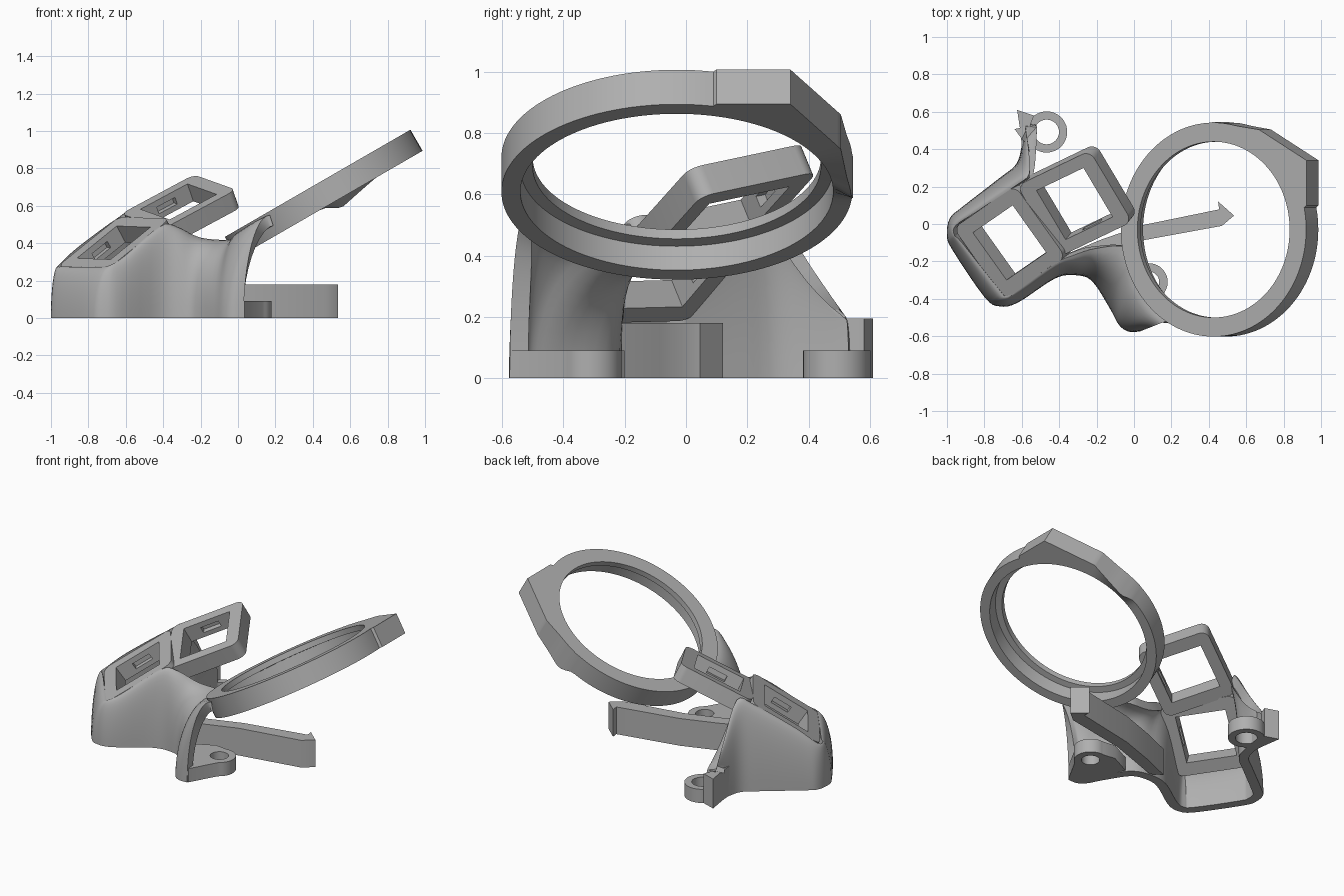
import bpy, bmesh, math
from mathutils import Vector, Matrix

if "Cube" in bpy.data.objects:
    bpy.data.objects.remove(bpy.data.objects["Cube"])

grey = bpy.data.materials.new("light_grey")
grey.diffuse_color = (0.43, 0.43, 0.43, 1)
grey.use_nodes = True
grey.node_tree.nodes["Principled BSDF"].inputs["Base Color"].default_value = grey.diffuse_color


def finish(ob, angle=35):
    bpy.ops.object.select_all(action='DESELECT')
    ob.select_set(True)
    bpy.context.view_layer.objects.active = ob
    if ob.type == 'CURVE' or ob.modifiers:
        bpy.ops.object.convert(target='MESH')
        ob = bpy.context.view_layer.objects.active
    ob.data.materials.clear()
    ob.data.materials.append(grey)
    bpy.ops.object.shade_smooth_by_angle(angle=math.radians(angle))
    return ob


def plate(name, loops, z0, z1, matrix=Matrix()):
    """Flat plate from an outline, further loops become holes."""
    cu = bpy.data.curves.new(name, 'CURVE')
    cu.dimensions, cu.fill_mode = '2D', 'BOTH'
    cu.extrude = (z1 - z0) / 2
    for pts in loops:
        sp = cu.splines.new('POLY')
        sp.points.add(len(pts) - 1)
        for p, q in zip(sp.points, pts):
            p.co = (q[0], q[1], 0, 1)
        sp.use_cyclic_u = True
    ob = bpy.data.objects.new(name, cu)
    bpy.context.collection.objects.link(ob)
    ob.matrix_world = matrix @ Matrix.Translation((0, 0, (z0 + z1) / 2))
    return finish(ob)


def mesh_object(name, verts, faces):
    me = bpy.data.meshes.new(name)
    me.from_pydata(verts, [], faces)
    ob = bpy.data.objects.new(name, me)
    bpy.context.collection.objects.link(ob)
    return ob


def arc(cx, cy, r, a0=0, a1=360, n=40):
    full = abs(a1 - a0) == 360
    return [(cx + r * math.cos(math.radians(a0 + (a1 - a0) * i / n)),
             cy + r * math.sin(math.radians(a0 + (a1 - a0) * i / n)))
            for i in range(n if full else n + 1)]


def rounded(hx, hy, r):
    pts = []
    for sx, sy, a in ((1, 1, 0), (-1, 1, 90), (-1, -1, 180), (1, -1, 270)):
        pts += arc(sx * (hx - r), sy * (hy - r), r, a, a + 90, 8)
    return pts


# --- Tilted ring with a faceted boss on its outer back corner ---
R = 0.572
BOSS = [(0.574, 0.13), (0.574, 0.37), (0.28, 0.535), (0.0, 0.575)]


def outer_radius(a):
    r = R
    c, s = math.cos(a), math.sin(a)
    for (x0, y0), (x1, y1) in zip(BOSS, BOSS[1:]):
        if math.atan2(y0, x0) - 1e-6 <= a <= math.atan2(y1, x1) + 1e-6:
            dx, dy = x1 - x0, y1 - y0
            r = max(r, (x0 * dy - y0 * dx) / (c * dy - s * dx))
    return r


angles = sorted([math.radians(i * 3) for i in range(120)] +
                [math.atan2(y, x) for x, y in BOSS[:3]])
ring_m = Matrix.Translation((0.425, -0.03, 0.72)) @ Matrix.Rotation(-math.pi / 6, 4, 'Y')
verts, faces = [], []
for a in angles:
    ro, d = outer_radius(a), math.degrees(a)
    drop = 0.045 * max(0, min((d - 62) / 22, (94 - d) / 8))   # wedge below the boss
    for r, z in ((ro, -0.13 - drop), (ro, 0), (0.47, 0), (0.47, -0.035),
                 (0.51, -0.04), (0.51, -0.13)):
        verts.append(ring_m @ Vector((r * math.cos(a), r * math.sin(a), z)))
n = len(angles)
for i in range(n):
    j = (i + 1) % n
    for k in range(6):
        l = (k + 1) % 6
        faces.append((i * 6 + k, j * 6 + k, j * 6 + l, i * 6 + l))
finish(mesh_object("ring", verts, faces), 25)

# --- Two tilted square key frames with side notches ---
for name, centre, ex, ey, hx, hy in (
        ("outer_key_frame", (-0.665, -0.1, 0.403), (0.684, 0.472, 0.554), (-0.605, 0.796, 0), 0.24, 0.235),
        ("inner_key_frame", (-0.318, 0.108, 0.622), (0.81, 0.39, 0.435), (-0.503, 0.845, 0.179), 0.24, 0.225)):
    x = Vector(ex).normalized()
    z = x.cross(Vector(ey)).normalized()
    y = z.cross(x)
    m = Matrix((x, y, z)).transposed().to_4x4()
    m.translation = centre
    h, w, e = 0.155, 0.06, 0.19
    square = [(-h, -h), (h, -h), (h, h), (-h, h)]
    notched = [(-h, -h), (-w, -h), (-w, -e), (w, -e), (w, -h), (h, -h),
               (h, h), (w, h), (w, e), (-w, e), (-w, h), (-h, h)]
    for part, hole, z0, z1 in (("top", square, -0.035, 0), ("notch", notched, -0.075, -0.035),
                               ("base", square, -0.105, -0.075)):
        plate(name + "_" + part, [rounded(hx, hy, 0.05), hole], z0, z1, m)

# --- Curved shell wall: foot point and matching upper edge point per station ---
STATIONS = [
    (-.58, .54, -.58, .52, .20), (-.60, .42, -.565, .41, .36), (-.63, .32, -.56, .27, .57),
    (-.72, .245, -.64, .20, .535), (-.92, .09, -.85, .06, .38), (-.985, .03, -.955, -.01, .285),
    (-1.0, -.06, -.96, -.06, .275), (-.97, -.14, -.92, -.1, .275), (-.80, -.39, -.73, -.34, .275),
    (-.72, -.44, -.68, -.385, .285), (-.62, -.42, -.61, -.34, .33), (-.42, -.29, -.42, -.21, .49),
    (-.30, -.275, -.33, -.17, .49), (-.22, -.31, -.2, -.13, .43), (-.13, -.45, -.04, -.13, .42),
    (-.08, -.54, .0, -.30, .455), (-.03, -.575, .09, -.44, .51), (.03, -.575, .17, -.52, .55)]


def spline(p, i, t):
    a, b, c, d = (Vector(p[min(max(i + k, 0), len(p) - 1)]) for k in (-1, 0, 1, 2))
    return 0.5 * (2 * b + (c - a) * t + (2 * a - 5 * b + 4 * c - d) * t * t
                  + (3 * b - a - 3 * c + d) * t ** 3)


SUB, ROWS = 4, 12
rows = [spline(STATIONS, i, k / SUB) for i in range(len(STATIONS) - 1) for k in range(SUB)]
rows.append(Vector(STATIONS[-1]))
verts, faces = [], []
for bx, by, tx, ty, tz in rows:
    for k in range(ROWS + 1):
        a = math.pi / 2 * k / ROWS
        f = 1 - math.cos(a)
        verts.append((bx + (tx - bx) * f, by + (ty - by) * f, tz * math.sin(a)))
w = ROWS + 1
for i in range(len(rows) - 1):
    for k in range(ROWS):
        faces.append((i * w + k, (i + 1) * w + k, (i + 1) * w + k + 1, i * w + k + 1))
shell = mesh_object("shell_wall", verts, faces)
sol = shell.modifiers.new("thickness", 'SOLIDIFY')
sol.thickness, sol.offset = 0.06, -1
shell = finish(shell, 40)
for v in shell.data.vertices:          # keep the foot flat on the ground
    v.co.z = max(v.co.z, 0)

# --- Screw lugs, end post and straight beam ---
plate("front_screw_lug", [[(-.03, -.57), (.035, -.57), (.13, -.40)] + arc(.08, -.31, .1, -50, 100, 20)
                          + [(-.02, -.2), (-.16, -.27)], arc(.08, -.31, .055)], 0, 0.09)
plate("back_screw_lug", [arc(-.467, .492, .11), arc(-.467, .492, .066)], 0, 0.09)
plate("lug_bridge", [[(-.60, .43), (-.54, .42), (-.54, .56), (-.59, .57)]], 0, 0.09)
plate("end_post", [[(-.625, .61), (-.605, .48), (-.60, .40), (-.57, .42), (-.565, .5), (-.535, .58)]], 0, 0.195)
plate("beam", [[(-.37, -.165), (-.30, -.21), (.06, -.085), (.47, -.01), (.535, .045), (.45, .12),
                (.455, .078), (.05, -.005), (-.18, -.085)]], 0, 0.18)
